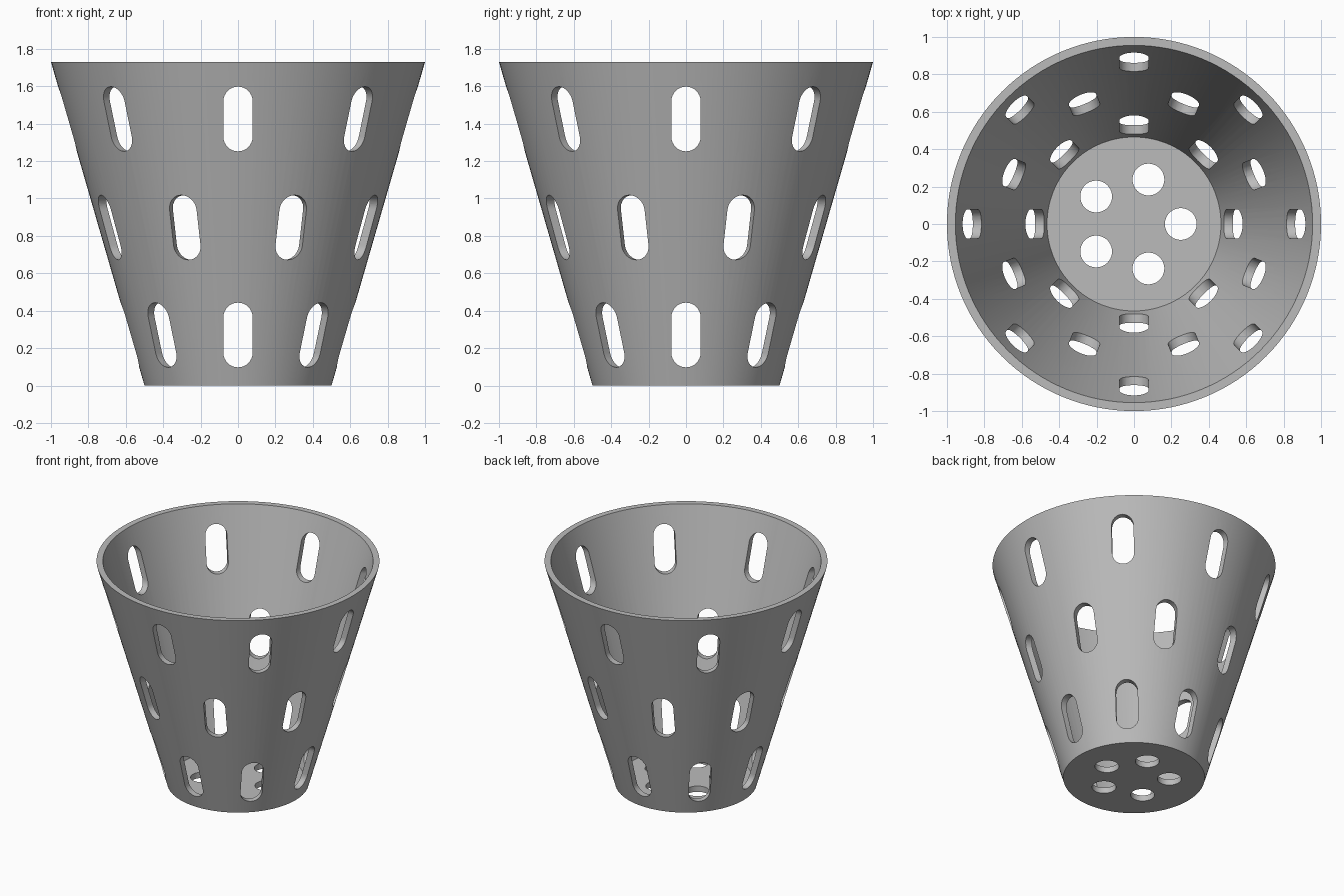
import bpy, bmesh, math
from mathutils import Matrix, Vector

if "Cube" in bpy.data.objects:
    bpy.data.objects.remove(bpy.data.objects["Cube"], do_unlink=True)

HEIGHT = 1.73
FLOOR = 0.045
SLOT_RADIUS = 0.078
SLOT_HALF = 0.173

grey = bpy.data.materials.new("plain grey")
grey.use_nodes = True
colour = (0.5, 0.5, 0.5, 1)
grey.diffuse_color = colour
grey.node_tree.nodes["Principled BSDF"].inputs["Base Color"].default_value = colour


def make_object(name, bm):
    bmesh.ops.recalc_face_normals(bm, faces=bm.faces)
    mesh = bpy.data.meshes.new(name)
    bm.to_mesh(mesh)
    bm.free()
    mesh.materials.append(grey)
    obj = bpy.data.objects.new(name, mesh)
    bpy.context.collection.objects.link(obj)
    return obj


def add_prism(bm, outline, direction):
    """Extrude a closed outline along a direction."""
    face = bm.faces.new([bm.verts.new(p) for p in outline])
    result = bmesh.ops.extrude_face_region(bm, geom=[face], use_keep_orig=True)
    moved = [v for v in result["geom"] if isinstance(v, bmesh.types.BMVert)]
    bmesh.ops.translate(bm, verts=moved, vec=direction)


# Tapered pot: wall profile turned about z, then closed with two floor discs
bm = bmesh.new()
profile = [(0.5, 0), (1, HEIGHT), (0.955, HEIGHT), (0.465, FLOOR)]
verts = [bm.verts.new((r, 0, z)) for r, z in profile]
edges = [bm.edges.new(pair) for pair in zip(verts, verts[1:])]
bmesh.ops.spin(bm, geom=verts + edges, cent=(0, 0, 0), axis=(0, 0, 1),
               angle=math.tau, steps=128, use_merge=True)
bmesh.ops.remove_doubles(bm, verts=bm.verts, dist=0.0001)
bmesh.ops.holes_fill(bm, edges=[e for e in bm.edges if e.is_boundary], sides=0)
pot = make_object("slotted_pot", bm)

# Cutter: three staggered rows of round-ended slots
bm = bmesh.new()
straight = SLOT_HALF - SLOT_RADIUS
for z, offset in ((0.27, 0), (0.845, 0.5), (1.425, 0)):
    for i in range(8):
        turn = Matrix.Rotation((i + offset) * math.tau / 8, 3, "Z")
        outline = []
        for end in (0, 1):
            for k in range(17):
                a = math.pi * (end + k / 16)
                shift = -straight if end else straight
                outline.append(turn @ Vector((0.35, SLOT_RADIUS * math.cos(a),
                                              z + shift + SLOT_RADIUS * math.sin(a))))
        add_prism(bm, outline, turn @ Vector((0.8, 0, 0)))

# Cutter: five drain holes in the floor
for i in range(5):
    centre = Matrix.Rotation(i * math.tau / 5, 3, "Z") @ Vector((0.25, 0, -0.02))
    outline = [centre + Vector((math.cos(a), math.sin(a), 0)) * 0.085
               for a in (k * math.tau / 40 for k in range(40))]
    add_prism(bm, outline, Vector((0, 0, 0.09)))
cutter = make_object("hole_cutter", bm)
cutter.hide_render = True

# Cut the openings and keep only the pot
cut = pot.modifiers.new("openings", "BOOLEAN")
cut.operation = "DIFFERENCE"
cut.solver = "EXACT"
cut.object = cutter
bpy.ops.object.select_all(action="DESELECT")
pot.select_set(True)
bpy.context.view_layer.objects.active = pot
bpy.ops.object.modifier_apply(modifier=cut.name)
bpy.data.objects.remove(cutter, do_unlink=True)
bpy.ops.object.shade_smooth_by_angle(angle=math.radians(30))
